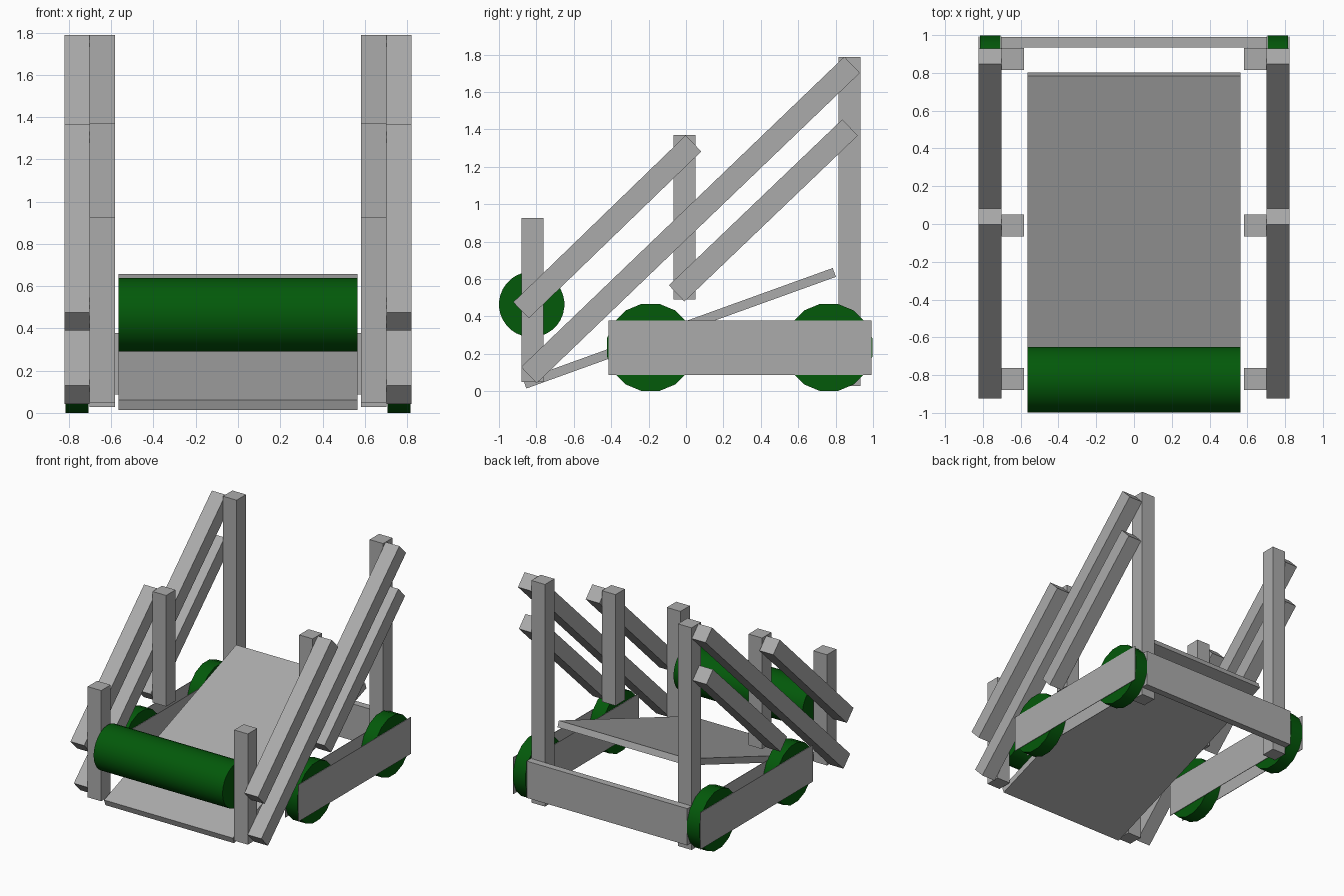
import bpy, math
from mathutils import Matrix, Vector

if "Cube" in bpy.data.objects:
    bpy.data.objects.remove(bpy.data.objects["Cube"])

green = bpy.data.materials.new("green")
green.diffuse_color = (0.001, 0.1, 0.003, 1)
green.use_nodes = True
green.node_tree.nodes["Principled BSDF"].inputs["Base Color"].default_value = green.diffuse_color
grey = bpy.data.materials.new("dark_grey")
grey.diffuse_color = (0.41, 0.41, 0.41, 1)
grey.use_nodes = True
grey.node_tree.nodes["Principled BSDF"].inputs["Base Color"].default_value = grey.diffuse_color


def box(name, x, y, z):
    """Box from (min, max) ranges."""
    bpy.ops.mesh.primitive_cube_add(size=1)
    ob = bpy.context.object
    ob.name = name
    r = (x, y, z)
    ob.data.transform(Matrix.Translation([(a + b) / 2 for a, b in r])
                      @ Matrix.Diagonal([b - a for a, b in r] + [1]))
    ob.data.materials.append(grey)
    return ob


def beam(name, x, p, q, thick):
    """Box running between two (y, z) points, x is its width range."""
    d = Vector(q) - Vector(p)
    h = d.length / 2
    ob = box(name, x, (-h, h), (-thick / 2, thick / 2))
    mid = (Vector(p) + Vector(q)) / 2
    ob.data.transform(Matrix.Translation((0, mid.x, mid.y))
                      @ Matrix.Rotation(math.atan2(d.y, d.x), 4, 'X'))
    return ob


def cylinder(name, x, y, z, r, n):
    """Smooth green cylinder along x with a flat side at the bottom."""
    bpy.ops.mesh.primitive_cylinder_add(vertices=n, radius=r, depth=x[1] - x[0])
    ob = bpy.context.object
    ob.name = name
    ob.data.transform(Matrix.Translation(((x[0] + x[1]) / 2, y, z))
                      @ Matrix.Rotation(math.pi / 2, 4, 'Y')
                      @ Matrix.Rotation(math.pi / n, 4, 'Z'))
    ob.data.materials.append(green)
    bpy.ops.object.shade_smooth_by_angle()
    return ob


def mirror(ob):
    ob.modifiers.new("mirror", 'MIRROR')


# upright posts
for name, y, z in (("front_post", (-0.88, -0.762), (0.05, 0.927)),
                   ("middle_post", (-0.067, 0.05), (0.49, 1.37)),
                   ("rear_post", (0.815, 0.933), (0.028, 1.788))):
    mirror(box(name, (0.583, 0.702), y, z))

# diagonal arms outside the posts
for name, p, q in (("long_arm", (-0.84, 0.086), (0.888, 1.745)),
                   ("upper_arm", (-0.882, 0.433), (0.04, 1.325)),
                   ("lower_arm", (-0.05, 0.523), (0.877, 1.41))):
    mirror(beam(name, (0.702, 0.822), p, q, 0.12))

# wheels sandwiched between thin side plates
for name, y in (("front_wheel", -0.19), ("rear_wheel", 0.764)):
    mirror(cylinder(name, (0.708, 0.816), y, 0.234, 0.238, 16))
for name, x in (("inner_side_plate", (0.701, 0.705)),
                ("outer_side_plate", (0.818, 0.822))):
    mirror(box(name, x, (-0.415, 0.993), (0.087, 0.378)))

# cross panel, sloping deck and front roller
box("rear_panel", (-0.702, 0.702), (0.935, 0.99), (0.087, 0.378))
beam("ramp_deck", (-0.565, 0.565), (-0.862, 0.038), (0.793, 0.635), 0.05)
cylinder("front_roller", (-0.565, 0.565), -0.825, 0.464, 0.175, 32)
